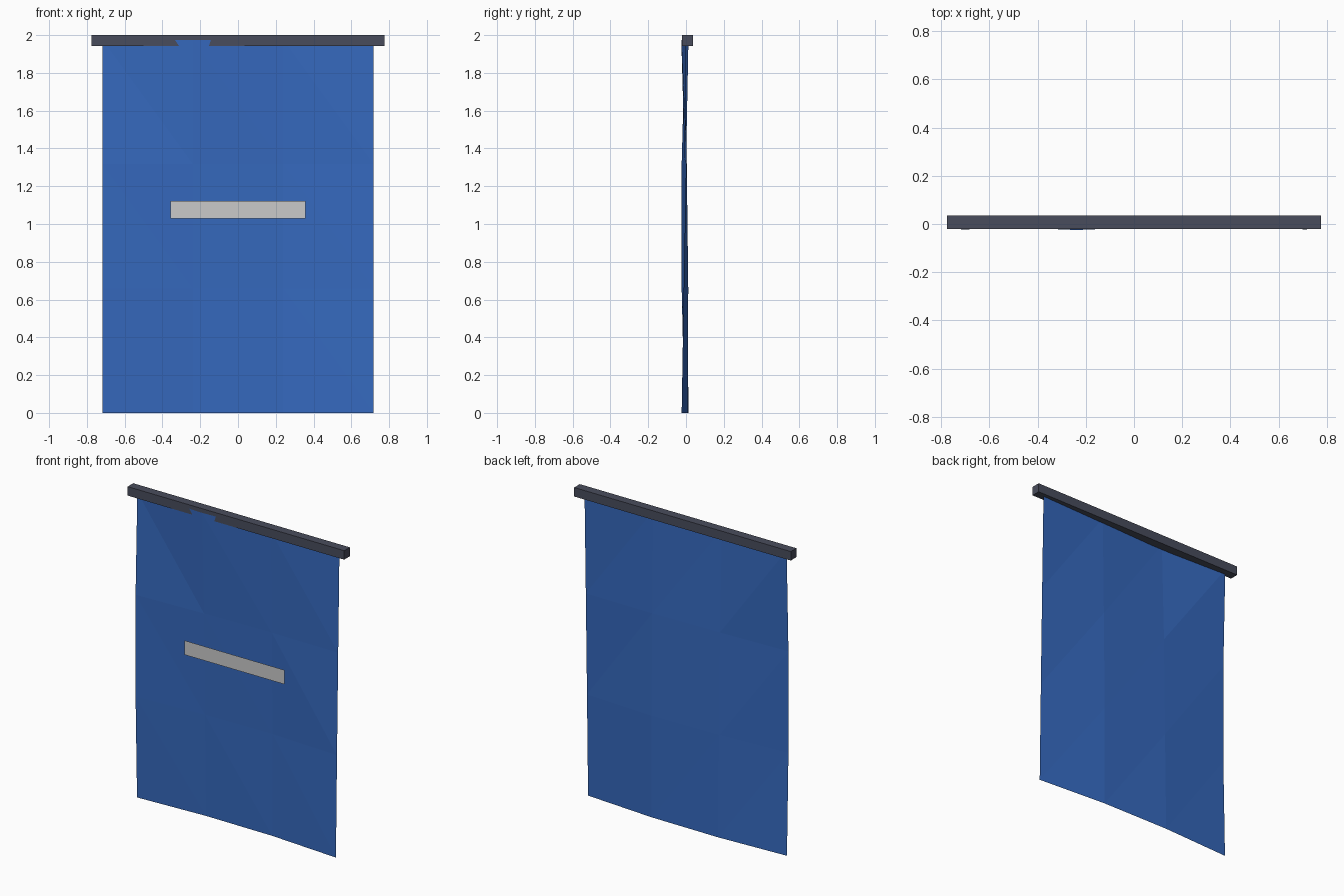
import bpy
import bmesh

default = bpy.data.objects.get("Cube")
if default:
    bpy.data.objects.remove(default, do_unlink=True)


def material(name, colour):
    mat = bpy.data.materials.new(name)
    mat.use_nodes = True
    mat.diffuse_color = (*colour, 1)
    bsdf = mat.node_tree.nodes["Principled BSDF"]
    bsdf.inputs["Base Color"].default_value = (*colour, 1)
    bsdf.inputs["Roughness"].default_value = 0.9
    return mat


def finish(name, bm, mat):
    mesh = bpy.data.meshes.new(name)
    bm.to_mesh(mesh)
    bm.free()
    mesh.materials.append(mat)
    obj = bpy.data.objects.new(name, mesh)
    bpy.context.collection.objects.link(obj)
    return obj


def sheet(name, xs, zs, depths, mat):
    """Upright sheet facing the front, with a depth for every grid point."""
    bm = bmesh.new()
    rows = [[bm.verts.new((x, y, z)) for x, y in zip(xs, row)]
            for z, row in zip(zs, depths)]
    for low, high in zip(rows, rows[1:]):
        for i in range(len(xs) - 1):
            # Folds run from upper left to lower right
            bm.faces.new((low[i], low[i + 1], high[i]))
            bm.faces.new((low[i + 1], high[i + 1], high[i]))
    return finish(name, bm, mat)


blue = material("blue cloth", (0.036, 0.141, 0.515))
grey = material("dark grey bar", (0.066, 0.073, 0.107))
pale = material("pale grey stripe", (0.59, 0.59, 0.59))

# Hanging cloth with gentle folds, bottom row first
folds = [(-0.008, 0.014, 0.010, -0.023),
         (-0.023, 0.004, 0.012, -0.012),
         (-0.023, -0.006, 0.004, 0.000),
         (-0.005, -0.025, -0.005, 0.013)]
sheet("cloth", [-0.717, -0.239, 0.239, 0.717],
      [0, 0.658, 1.317, 1.975], folds, blue)

# Stripe floating just ahead of the cloth
sheet("stripe", [-0.358, 0.358], [1.03, 1.122], [(-0.036, -0.036)] * 2, pale)

# Top bar
bm = bmesh.new()
bmesh.ops.create_cube(bm, size=1)
bmesh.ops.scale(bm, vec=(1.55, 0.057, 0.058), verts=bm.verts)
bmesh.ops.translate(bm, vec=(0, 0.0075, 1.971), verts=bm.verts)
finish("top_bar", bm, grey)
